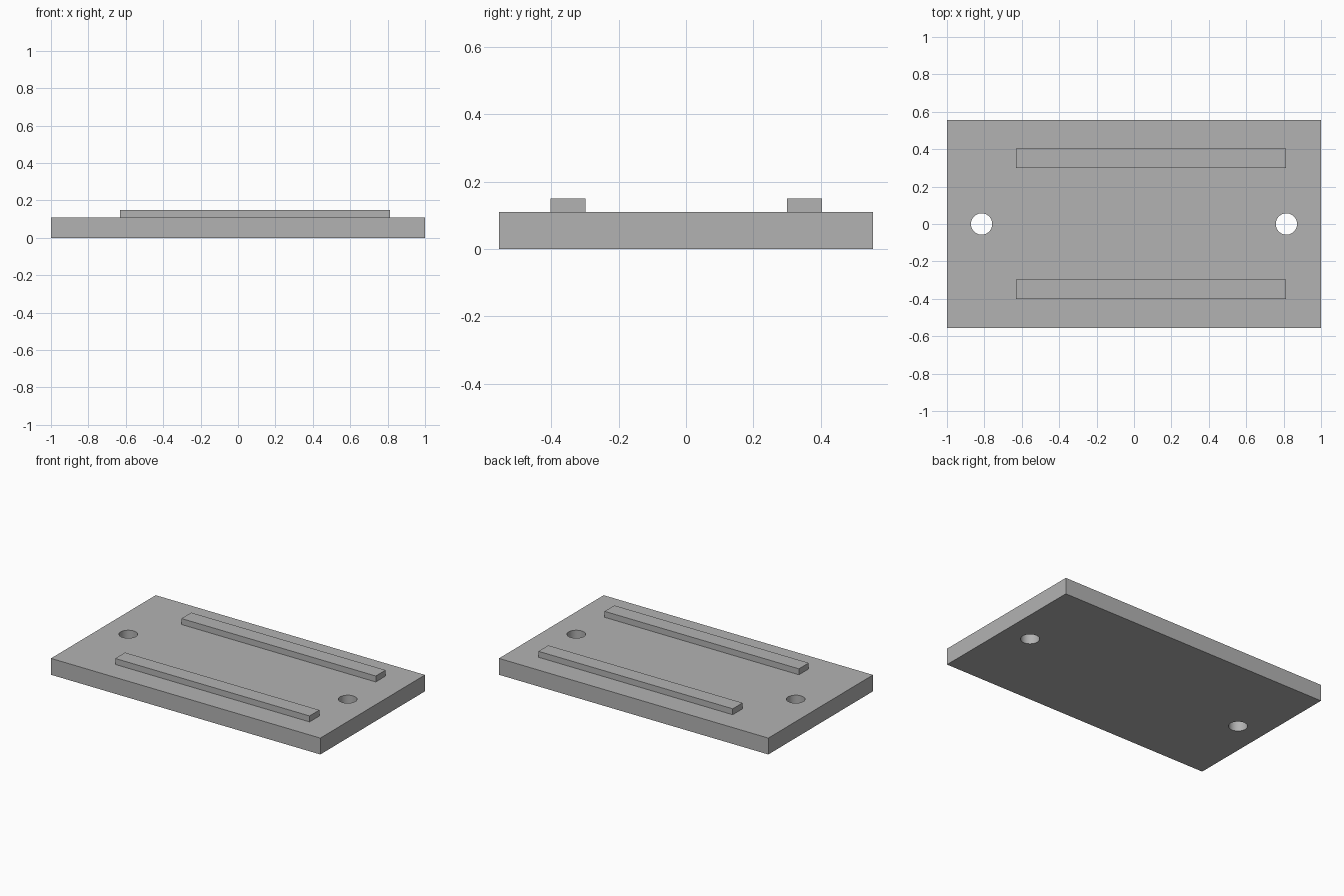
import bpy
import math

cube = bpy.data.objects.get("Cube")
if cube:
    bpy.data.objects.remove(cube, do_unlink=True)

# Single grey material
grey = bpy.data.materials.new("plain grey")
grey.use_nodes = True
colour = (0.45, 0.45, 0.45, 1)
grey.diffuse_color = colour
grey.node_tree.nodes["Principled BSDF"].inputs["Base Color"].default_value = colour


def box(name, low, high):
    """Box spanning two opposite corners."""
    centre = [(a + b) / 2 for a, b in zip(low, high)]
    bpy.ops.mesh.primitive_cube_add(size=1, location=centre)
    obj = bpy.context.object
    obj.name = name
    obj.scale = [b - a for a, b in zip(low, high)]
    bpy.ops.object.transform_apply(location=False, rotation=False, scale=True)
    obj.data.materials.append(grey)
    return obj


THICK = 0.11
RAIL_TOP = 0.15

# Base plate
plate = box("base_plate", (-1, -0.555, 0), (1, 0.555, THICK))

# Mounting holes, one near each end
for side in (-1, 1):
    bpy.ops.mesh.primitive_cylinder_add(
        vertices=48, radius=0.057, depth=0.5, location=(side * 0.815, 0, THICK / 2))
    cutter = bpy.context.object
    cutter.hide_render = True
    cutter.data.materials.append(grey)
    bpy.context.view_layer.objects.active = plate
    cut = plate.modifiers.new("hole", "BOOLEAN")
    cut.operation = "DIFFERENCE"
    cut.solver = "EXACT"
    cut.object = cutter
    bpy.ops.object.modifier_apply(modifier=cut.name)
    bpy.data.objects.remove(cutter, do_unlink=True)

# Smooth hole walls, sharp plate edges
bpy.ops.object.select_all(action="DESELECT")
plate.select_set(True)
bpy.context.view_layer.objects.active = plate
bpy.ops.object.shade_smooth_by_angle(angle=math.radians(30))

# Two raised rails, offset towards the left end
for name, y in (("front_rail", -0.35), ("back_rail", 0.352)):
    box(name, (-0.63, y - 0.052, THICK), (0.813, y + 0.052, RAIL_TOP))
